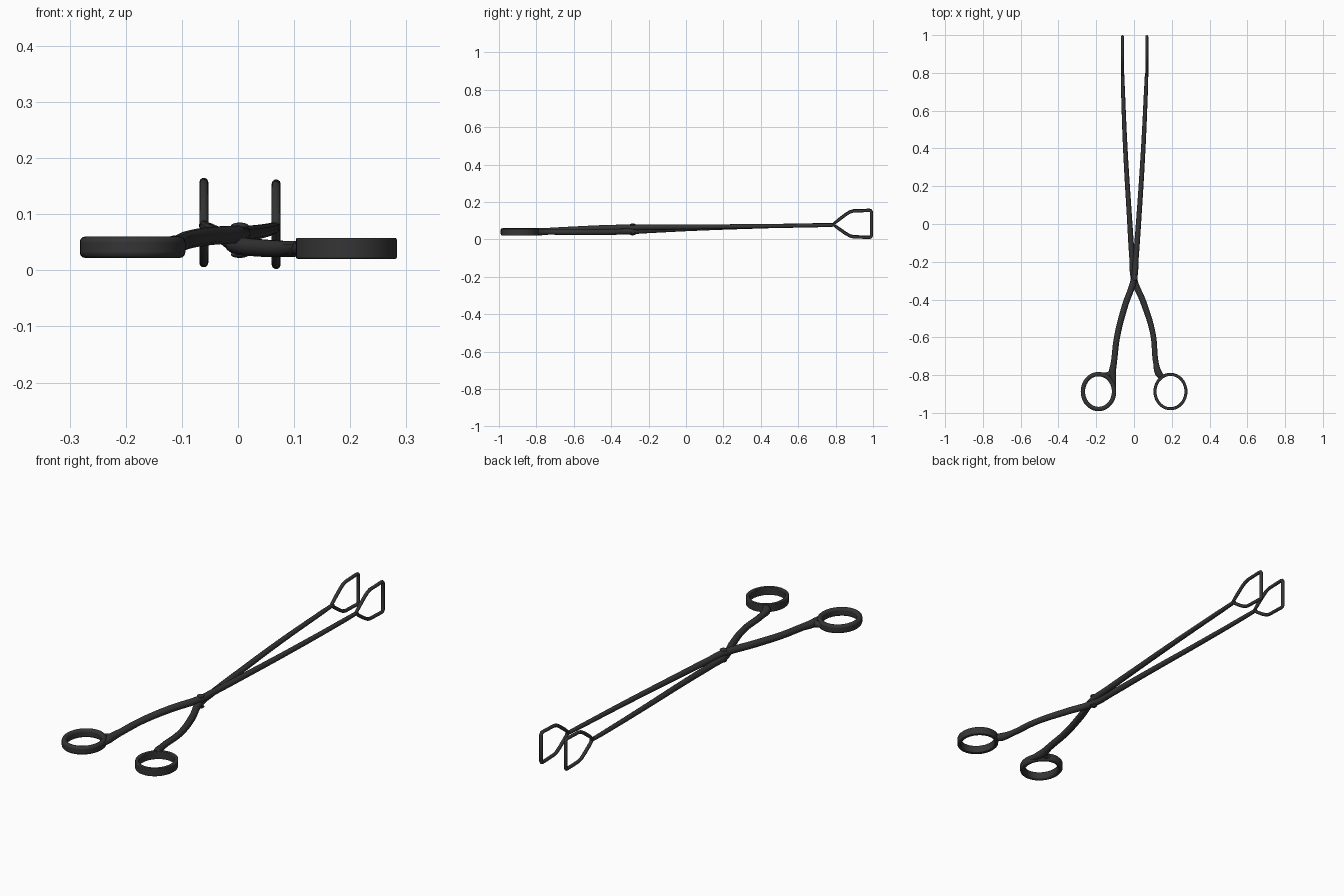
import bpy, math

if "Cube" in bpy.data.objects:
    bpy.data.objects.remove(bpy.data.objects["Cube"])

mat = bpy.data.materials.new("dark_iron")
mat.diffuse_color = (0.035, 0.035, 0.035, 1)
mat.use_nodes = True
mat.node_tree.nodes["Principled BSDF"].inputs["Base Color"].default_value = mat.diffuse_color


def finish(ob, angle=40):
    ob.data.materials.clear()
    ob.data.materials.append(mat)
    bpy.ops.object.select_all(action='DESELECT')
    ob.select_set(True)
    bpy.context.view_layer.objects.active = ob
    bpy.ops.object.shade_smooth_by_angle(angle=math.radians(angle))


def tube(name, pts, depth=1.0, cyclic=False, smooth=True):
    """Round rod through (x, y, z, radius) points, turned into a mesh."""
    cu = bpy.data.curves.new(name, 'CURVE')
    cu.dimensions = '3D'
    cu.bevel_depth = depth
    cu.bevel_resolution = 3
    cu.use_fill_caps = True
    cu.resolution_u = 8
    sp = cu.splines.new('BEZIER' if smooth else 'POLY')
    items = sp.bezier_points if smooth else sp.points
    items.add(len(pts) - 1)
    for p, (x, y, z, r) in zip(items, pts):
        p.radius = r
        if smooth:
            p.co = (x, y, z)
            p.handle_left_type = p.handle_right_type = 'AUTO'
        else:
            p.co = (x, y, z, 1)
    sp.use_cyclic_u = cyclic
    ob = bpy.data.objects.new(name, cu)
    bpy.context.collection.objects.link(ob)
    bpy.ops.object.select_all(action='DESELECT')
    ob.select_set(True)
    bpy.context.view_layer.objects.active = ob
    bpy.ops.object.convert(target='MESH')
    finish(bpy.context.view_layer.objects.active)


def ring(name, c, rx, ry, wall, h, bev, n=40):
    """Oval finger ring with a softened rectangular section."""
    verts, faces = [], []
    prof = [(0, -h / 2), (0, h / 2), (-wall, h / 2), (-wall, -h / 2)]
    for i in range(n):
        a = 2 * math.pi * i / n
        for d, z in prof:
            verts.append((c[0] + (rx + d) * math.cos(a), c[1] + (ry + d) * math.sin(a), c[2] + z))
    for i in range(n):
        j = (i + 1) % n
        for k in range(4):
            m = (k + 1) % 4
            faces.append((i * 4 + k, j * 4 + k, j * 4 + m, i * 4 + m))
    me = bpy.data.meshes.new(name)
    me.from_pydata(verts, [], faces)
    ob = bpy.data.objects.new(name, me)
    bpy.context.collection.objects.link(ob)
    b = ob.modifiers.new("soft_edges", 'BEVEL')
    b.width = bev
    b.segments = 3
    b.limit_method = 'ANGLE'
    b.angle_limit = math.radians(50)
    finish(ob)


# Crossing arms, each from finger ring through the pivot to its jaw
tube("upper_arm", [
    (-0.104, -0.87, 0.041, 0.010), (-0.112, -0.81, 0.042, 0.018), (-0.114, -0.785, 0.043, 0.019),
    (-0.106, -0.73, 0.047, 0.016), (-0.090, -0.60, 0.054, 0.016),
    (-0.05, -0.44, 0.061, 0.0165), (0.0, -0.29, 0.064, 0.0165),
    (0.010, -0.18, 0.065, 0.015), (0.027, 0.05, 0.067, 0.0135),
    (0.049, 0.40, 0.071, 0.012), (0.063, 0.70, 0.075, 0.0105), (0.067, 0.80, 0.077, 0.009)])
tube("lower_arm", [
    (0.142, -0.806, 0.039, 0.017), (0.130, -0.79, 0.039, 0.019),
    (0.116, -0.735, 0.039, 0.0145), (0.100, -0.58, 0.038, 0.0145),
    (0.052, -0.42, 0.039, 0.016), (0.0, -0.29, 0.044, 0.0165),
    (-0.010, -0.18, 0.049, 0.015), (-0.025, 0.05, 0.059, 0.0135),
    (-0.046, 0.40, 0.070, 0.012), (-0.058, 0.70, 0.077, 0.0105), (-0.061, 0.80, 0.080, 0.009)])

# Finger rings, with a small web filling the left arm's joint
ring("left_finger_ring", (-0.188, -0.887, 0.041), 0.094, 0.104, 0.023, 0.038, 0.0095)
ring("right_finger_ring", (0.193, -0.887, 0.039), 0.09, 0.099, 0.016, 0.037, 0.003)
tube("left_ring_web", [(-0.165, -0.797, 0.041, 0.010), (-0.138, -0.797, 0.042, 0.014),
                       (-0.112, -0.785, 0.043, 0.017)])

# Open wire jaws standing upright in the y-z plane
outline = [(0.787, 0.0), (0.812, 0.021), (0.85, 0.050), (0.875, 0.066), (0.895, 0.072),
           (0.98, 0.075), (0.988, 0.073), (0.992, 0.066)]
loop = outline + [(y, -z) for y, z in reversed(outline[1:])]
for name, x, z0 in (("right_jaw", 0.068, 0.079), ("left_jaw", -0.061, 0.082)):
    tube(name, [(x, y, z0 + (z if z > 0 else z * 0.92), 0.008) for y, z in loop], cyclic=True, smooth=False)

# Pivot rivet with domed heads
bpy.ops.mesh.primitive_cylinder_add(vertices=24, radius=0.012, depth=0.05, location=(0.003, -0.285, 0.054))
pin = bpy.context.object
pin.name = "pivot_pin"
finish(pin)
for name, z in (("pivot_head_top", 0.079), ("pivot_head_bottom", 0.028)):
    bpy.ops.mesh.primitive_uv_sphere_add(segments=24, ring_count=12, radius=1, location=(0.003, -0.285, z))
    head = bpy.context.object
    head.name = name
    head.scale = (0.016, 0.016, 0.006)
    finish(head, 60)
